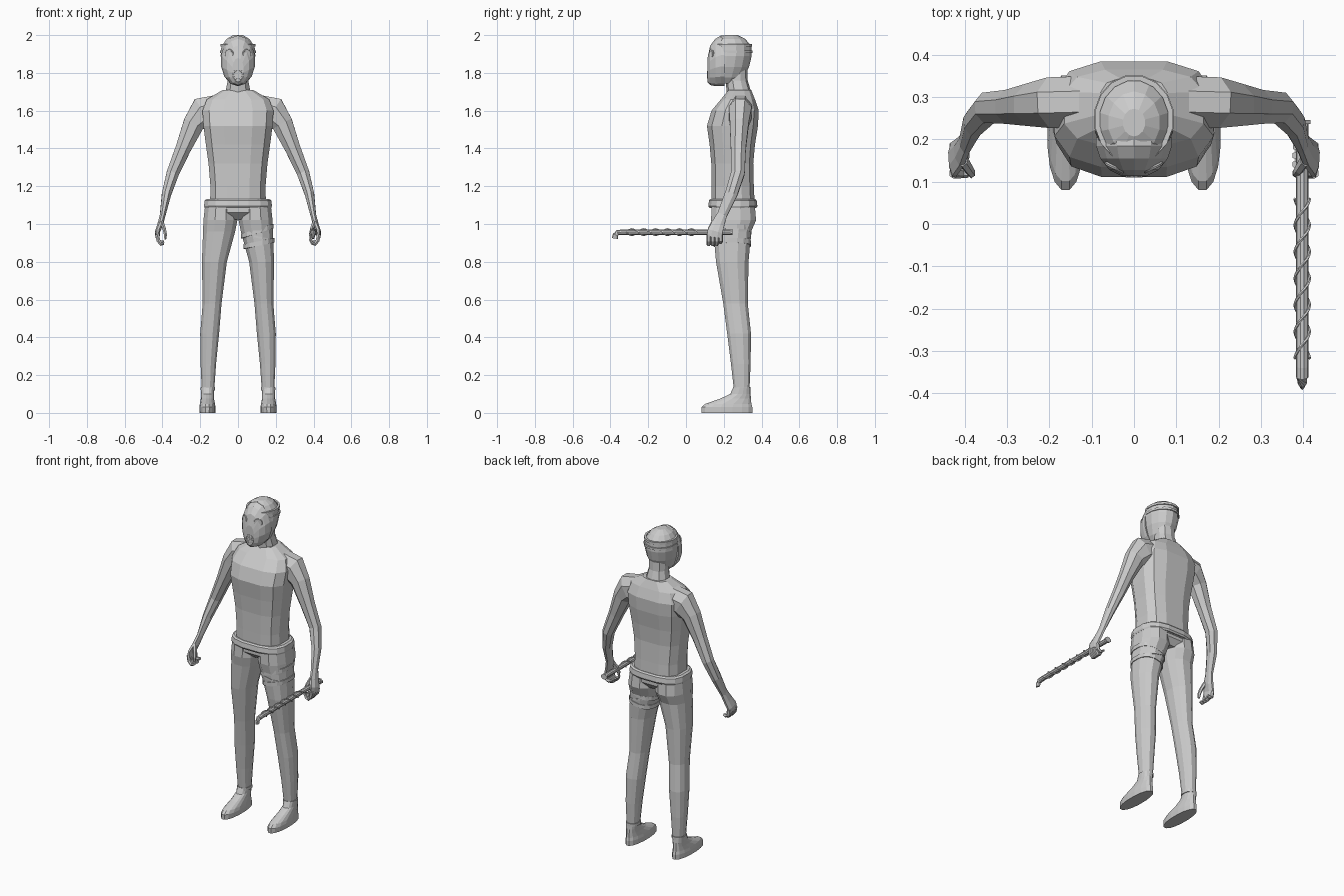
import bpy, bmesh, math
from mathutils import Vector, Matrix

cube = bpy.data.objects.get("Cube")
if cube:
    bpy.data.objects.remove(cube)

grey = bpy.data.materials.new("plain grey")
grey.use_nodes = True
colour = (0.6, 0.6, 0.6, 1)
grey.diffuse_color = colour
grey.node_tree.nodes["Principled BSDF"].inputs["Base Color"].default_value = colour


def outline(n, power):
    """Unit rounded polygon with flat sides facing the axes."""
    def bend(v):
        return math.copysign(abs(v) ** (2 / power), v)
    angles = [(i + 0.5) * math.tau / n for i in range(n)]
    pts = [(bend(math.cos(a)), bend(math.sin(a))) for a in angles]
    top = max(p[0] for p in pts)
    return [(a / top, b / top) for a, b in pts]


def skin(name, loops, closed=False):
    """Join rings of points into one closed surface."""
    bm = bmesh.new()
    rings = [[bm.verts.new(p) for p in loop] for loop in loops]
    n = len(rings[0])
    pairs = list(zip(rings, rings[1:]))
    if closed:
        pairs.append((rings[-1], rings[0]))
    for a, b in pairs:
        for i in range(n):
            j = (i + 1) % n
            bm.faces.new((a[i], a[j], b[j], b[i]))
    if not closed:
        bm.faces.new(rings[0])
        bm.faces.new(rings[-1])
    bmesh.ops.recalc_face_normals(bm, faces=bm.faces[:])
    mesh = bpy.data.meshes.new(name)
    bm.to_mesh(mesh)
    bm.free()
    mesh.materials.append(grey)
    ob = bpy.data.objects.new(name, mesh)
    bpy.context.scene.collection.objects.link(ob)
    return ob


def stack(name, rows, n=12, power=2.3, x=0, tilt=0):
    """Loft of level rings: (x offset, y, z, x radius, y radius)."""
    shape = outline(n, power)
    return skin(name, [[(x + cx + a * rx, cy + b * ry, z + a * rx * tilt)
                        for a, b in shape] for cx, cy, z, rx, ry in rows])


def sweep(name, rows, n=8):
    """Tube along a path: (x, y, z, sideways radius, depth radius)."""
    pts = [Vector(r[:3]) for r in rows]
    loops = []
    for i, r in enumerate(rows):
        t = (pts[min(i + 1, len(pts) - 1)] - pts[max(i - 1, 0)]).normalized()
        ref = Vector((1, 0, 0)) if abs(t.y) > 0.85 else Vector((0, 1, 0))
        v = (ref - t * ref.dot(t)).normalized()
        u = t.cross(v)
        loops.append([pts[i] + u * a * r[3] + v * b * r[4] for a, b in outline(n, 2)])
    return skin(name, loops)


def mirrored(rows, s):
    return [(s * r[0],) + tuple(r[1:]) for r in rows]


def band(name, cx, cy, z, rx, ry, height, tilt=0, power=2.3):
    """Flat strap closed around a limb."""
    shape = outline(16, power)
    corners = [(0, 0), (0, height), (-0.012, height), (-0.012, 0)]
    return skin(name, [[(cx + a * (rx + d), cy + b * (ry + d), z + h + a * rx * tilt)
                        for a, b in shape] for d, h in corners], closed=True)


def hoop(name, centre, radius, thick, turn, n=14, m=6):
    """Ring facing forward, turned about the vertical."""
    spin = Matrix.Rotation(turn, 3, 'Z')
    loops = []
    for i in range(n):
        a = i * math.tau / n
        out = Vector((math.cos(a), 0, math.sin(a)))
        loops.append([Vector(centre) + spin @ (out * (radius + thick * math.cos(k * math.tau / m))
                      + Vector((0, thick * math.sin(k * math.tau / m), 0))) for k in range(m)])
    return skin(name, loops, closed=True)


# Trunk, belt and pelvis
stack("torso", [(0, .25, 1.08, .148, .115), (0, .247, 1.2, .146, .112),
                (0, .245, 1.32, .156, .111), (0, .245, 1.42, .17, .12),
                (0, .246, 1.52, .183, .135), (0, .26, 1.6, .188, .125),
                (0, .275, 1.66, .165, .09), (0, .285, 1.71, .08, .06)], power=3)
stack("belt", [(0, .248, 1.085, .176, .124), (0, .248, 1.095, .18, .13),
               (0, .248, 1.125, .176, .126), (0, .248, 1.133, .165, .118)], n=16, power=2.8)
stack("pelvis", [(0, .255, 1.025, .15, .08), (0, .25, 1.06, .172, .112),
                 (0, .25, 1.1, .168, .112)], power=2.8)

# Neck and head
stack("neck", [(0, .285, 1.64, .1, .07), (0, .28, 1.7, .066, .062),
               (0, .268, 1.76, .054, .056), (0, .262, 1.84, .055, .06)], n=10)
stack("head", [(0, .215, 1.745, .04, .055), (0, .222, 1.775, .062, .08),
               (0, .233, 1.83, .082, .098), (0, .24, 1.89, .092, .105),
               (0, .242, 1.94, .088, .102), (0, .24, 1.98, .06, .072),
               (0, .24, 2.0, .026, .032)], n=14, power=2)

# Face mask with eye pieces and breathing filter
face = [(.205, 1.864, .09, .129), (.185, 1.864, .09, .131), (.155, 1.855, .08, .122),
        (.128, 1.84, .058, .102), (.114, 1.815, .03, .062)]
skin("mask", [[(a * rx, y, z + b * rz) for a, b in outline(14, 2)] for y, z, rx, rz in face])
for side, s in (("left", 1), ("right", -1)):
    eye = Vector((s * .046, .134, 1.9))
    hoop(side + "_eye_rim", eye, .021, .005, s * .45)
    out = Vector((s * .43, -.9, 0))
    sweep(side + "_eye_lens", [(*(eye + out * d), .019, .019) for d in (-.012, .004)], 12)
hoop("filter_rim", (0, .118, 1.79), .026, .006, 0)
sweep("filter", [(0, .14, 1.79, .026, .026), (0, .117, 1.79, .026, .026),
                 (0, .113, 1.79, .018, .018)], 12)
for k in (-1, 0, 1):
    reach = .016 if k else .02
    sweep("filter_upright", [(k * .01, .112, 1.79 + e * reach, .002, .002) for e in (-1, 1)], 4)
    sweep("filter_crossbar", [(e * reach, .112, 1.79 + k * .01, .002, .002) for e in (-1, 1)], 4)
for z, r in ((1.905, .094), (1.94, .092)):
    band("head_strap", 0, .248, z, r, r + .01, .014, power=2)

# Limbs, built once per side
arm = [(.1, .29, 1.61, .075, .06), (.185, .287, 1.588, .085, .06),
       (.235, .282, 1.53, .056, .05), (.29, .277, 1.4, .041, .04),
       (.345, .275, 1.27, .033, .036), (.378, .24, 1.16, .025, .033),
       (.398, .192, 1.05, .015, .026), (.411, .17, 1.0, .015, .034),
       (.426, .154, .96, .013, .04), (.426, .15, .93, .011, .04)]
leg = [(.09, .25, 1.09, .085, .115), (.093, .252, 1.02, .09, .119),
       (.1, .245, .96, .085, .1), (.125, .245, .8, .066, .086),
       (.137, .262, .58, .05, .065), (.15, .281, .42, .05, .063),
       (.157, .29, .26, .041, .052), (.159, .295, .12, .033, .041)]
shoe = [(0, .216, 0, .042, .135), (0, .216, .03, .043, .135), (0, .224, .048, .04, .122),
        (0, .262, .075, .035, .082), (0, .288, .1, .034, .054), (0, .295, .135, .036, .045)]
for side, s in (("left", 1), ("right", -1)):
    sweep(side + "_arm", mirrored(arm, s))
    for f in range(4):
        y = .12 + f * .021
        drop = .012 * (f == 3)
        finger = [(.427, y, .945, .01, .011), (.422, y, .912, .01, .011),
                  (.406, y, .892 + drop, .009, .01), (.392, y, .897 + drop, .007, .009)]
        if s > 0:
            finger.append((.38, y, .92, .006, .008))
        sweep(side + "_finger", mirrored(finger, s), 6)
    sweep(side + "_thumb", mirrored([(.404, .15, 1.01, .01, .014), (.391, .13, .975, .009, .012),
                                     (.384, .12, .945, .008, .01), (.385, .116, .92, .005, .007)], s), 6)
    stack(side + "_leg", mirrored(leg, s))
    stack(side + "_shoe", shoe, power=2.2, x=s * .162, n=16)
    band(side + "_trouser_cuff", s * .159, .295, .118, .037, .046, .018)

# Straps around the left thigh
band("upper_thigh_strap", .102, .245, .95, .087, .101, .024, tilt=.3)
band("lower_thigh_strap", .111, .245, .885, .081, .099, .024, tilt=.2)
band("slanted_thigh_strap", .107, .245, .925, .083, .1, .01, tilt=-.2)

# Hooked bar held in the left hand
bx, bz = .398, .957
sweep("bar", [(bx, .24, bz, .014, .014), (bx, 0, bz, .014, .014), (bx, -.34, bz, .014, .014),
              (bx, -.362, bz - .003, .014, .014), (bx, -.373, bz - .014, .011, .014),
              (bx, -.376, bz - .034, .006, .016)], 10)
sweep("bar_end", [(bx, .236, bz, .016, .02), (bx, .246, bz, .016, .02)], 8)
for phase in (0, math.pi):
    cord = []
    for i in range(61):
        a = phase + i * math.tau / 20
        cord.append((bx + .017 * math.cos(a), .06 - i * .0063, bz + .017 * math.sin(a), .003, .003))
    sweep("cord_wrap", cord, 5)
